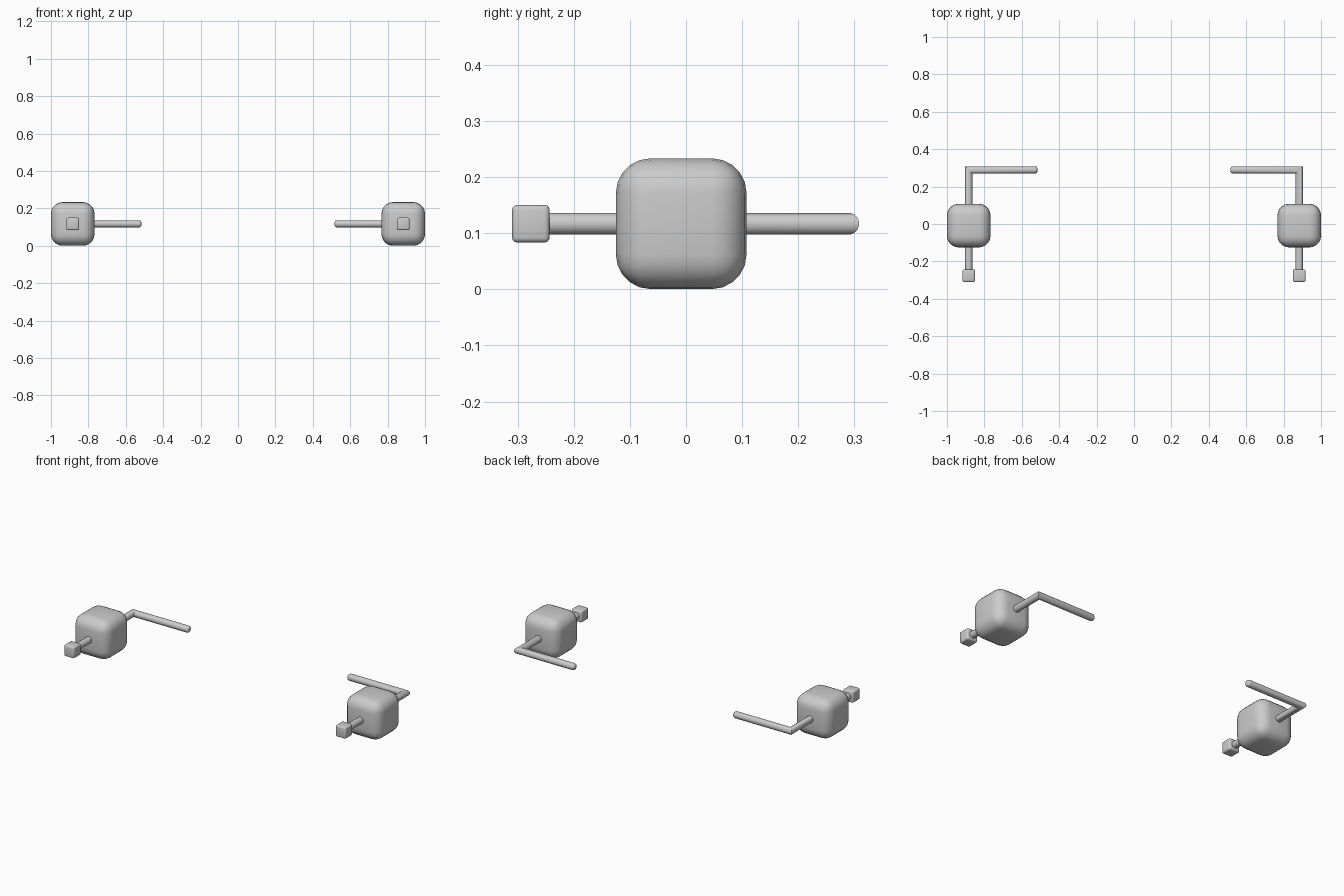
import bpy, bmesh, math
from mathutils import Vector

if "Cube" in bpy.data.objects:
    bpy.data.objects.remove(bpy.data.objects["Cube"])

CX, CZ, R = 0.8835, 0.117, 0.0195   # centre of the right-hand unit, rod radius


def finish(name, bm, smooth_angle=40):
    """Turn bmesh into an object mirrored to the left side."""
    bmesh.ops.recalc_face_normals(bm, faces=bm.faces)
    mesh = bpy.data.meshes.new(name)
    bm.to_mesh(mesh)
    bm.free()
    ob = bpy.data.objects.new(name, mesh)
    bpy.context.collection.objects.link(ob)
    bpy.ops.object.select_all(action='DESELECT')
    ob.select_set(True)
    bpy.context.view_layer.objects.active = ob
    bpy.ops.object.shade_smooth_by_angle(angle=math.radians(smooth_angle))
    ob.modifiers.new("mirror", 'MIRROR').use_mirror_merge = False
    return ob


def rounded_cube(name, size, y, radius, segments):
    bm = bmesh.new()
    bmesh.ops.create_cube(bm, size=size)
    bmesh.ops.bevel(bm, geom=bm.edges[:], offset=radius, segments=segments,
                    profile=0.5, affect='EDGES')
    bmesh.ops.translate(bm, verts=bm.verts, vec=(CX, y, CZ))
    finish(name, bm)


def bent_rod(name, rings, sides=24):
    """Sweep a circle through rings of (x, y, in-plane radius vector, vertical radius)."""
    bm = bmesh.new()
    loops = []
    for x, y, u, rz in rings:
        loops.append([bm.verts.new(Vector((x, y, CZ))
                                   + Vector((u[0], u[1], 0)) * math.cos(a)
                                   + Vector((0, 0, rz)) * math.sin(a))
                      for a in (2 * math.pi * i / sides for i in range(sides))])
    for a, b in zip(loops, loops[1:]):
        for i in range(sides):
            j = (i + 1) % sides
            bm.faces.new((a[i], a[j], b[j], b[i]))
    bm.faces.new(loops[0])
    bm.faces.new(loops[-1])
    finish(name, bm)


# large rounded block and small front block
rounded_cube("block", 0.233, -0.0085, 0.062, 5)
rounded_cube("front_knob", 0.067, -0.2765, 0.009, 3)

# L-shaped rod: straight back, mitred corner, inward with a rounded tip
bend_y, tip_x, tip_r = 0.289, 0.516, 0.014
rings = [(CX, -0.26, (R, 0), R), (CX, bend_y, (R, R), R)]
for k in range(6):
    a = math.pi / 2 * k / 5
    r = R - tip_r * (1 - math.cos(a))
    rings.append((tip_x + tip_r * (1 - math.sin(a)), bend_y, (0, r), r))
bent_rod("bent_rod", rings)
